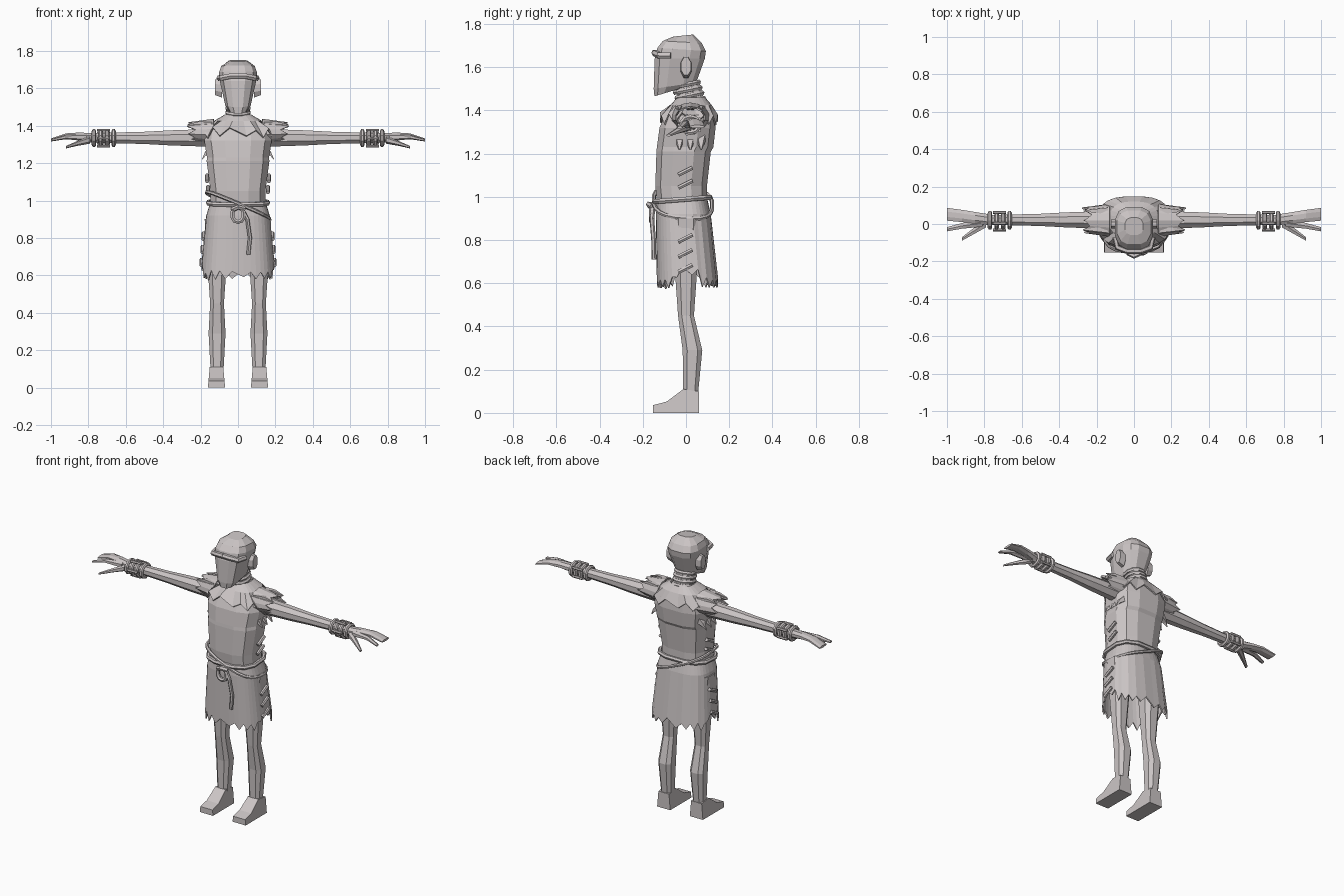
import bpy, bmesh, math, random
from mathutils import Vector

random.seed(4)
cube = bpy.data.objects.get("Cube")
if cube:
    bpy.data.objects.remove(cube, do_unlink=True)

# One pale clay colour for the whole figure
clay = bpy.data.materials.new("pale_clay")
clay.use_nodes = True
clay.diffuse_color = (.6, .56, .56, 1)
shader = clay.node_tree.nodes["Principled BSDF"]
shader.inputs["Base Color"].default_value = clay.diffuse_color


def finish(name, data, mirror=False, thickness=None):
    data.materials.append(clay)
    obj = bpy.data.objects.new(name, data)
    bpy.context.collection.objects.link(obj)
    if thickness:
        obj.modifiers.new("Thickness", 'SOLIDIFY').thickness = thickness
    if mirror:
        obj.modifiers.new("Mirror", 'MIRROR').use_mirror_merge = False
    return obj


def loft(name, rings, caps=True, **options):
    """Skin a list of equally long point rings."""
    bm = bmesh.new()
    loops = [[bm.verts.new(point) for point in ring] for ring in rings]
    for lower, upper in zip(loops, loops[1:]):
        for i in range(len(lower)):
            bm.faces.new((lower[i - 1], lower[i], upper[i], upper[i - 1]))
    if caps:
        bm.faces.new(loops[0])
        bm.faces.new(loops[-1])
    bmesh.ops.recalc_face_normals(bm, faces=bm.faces)
    mesh = bpy.data.meshes.new(name)
    bm.to_mesh(mesh)
    bm.free()
    return finish(name, mesh, **options)


def circle(sides):
    """Cosine and sine pairs around a circle."""
    steps = [math.tau * (i + .5) / sides for i in range(sides)]
    return [(math.cos(a), math.sin(a)) for a in steps]


def boxy(value):
    return math.copysign(abs(value) ** .72, value)


def body_ring(z, half, front, back, rise=0, sides=12):
    """Rounded box outline, optionally rising toward the back."""
    ring = []
    for c, s in circle(sides):
        depth = (boxy(s) + 1) / 2
        ring.append(Vector((half * boxy(c), front + (back - front) * depth, z + rise * depth)))
    return ring


def side_ring(centre, depth, height, sides):
    """Oval cross-section of a part running sideways."""
    return [Vector(centre) + Vector((0, depth * c, height * s)) for c, s in circle(sides)]


def taper(name, path, start, end, flat_start=1, flat_end=1, sides=8):
    """Mirrored sideways limb whose radius and flatness change evenly."""
    rings = []
    for i, centre in enumerate(path):
        t = i / (len(path) - 1)
        radius = start + (end - start) * t
        flat = flat_start + (flat_end - flat_start) * t
        rings.append(side_ring(centre, radius, radius * flat, sides))
    return loft(name, rings, mirror=True)


def rope(name, points, radius, closed=False, mirror=False):
    curve = bpy.data.curves.new(name, 'CURVE')
    curve.dimensions = '3D'
    curve.bevel_depth = radius
    curve.bevel_resolution = 1
    curve.use_fill_caps = True
    line = curve.splines.new('POLY')
    line.points.add(len(points) - 1)
    for point, position in zip(line.points, points):
        point.co = (*position, 1)
    line.use_cyclic_u = closed
    line.use_smooth = False
    return finish(name, curve, mirror=mirror)


def torn(index, amount):
    """Alternate deep notches with hanging tips."""
    return amount * (random.uniform(.5, 1) if index % 2 else random.uniform(-.4, 0))


def tattered(name, sections, sides, fray, slit=0):
    """Open cloth with a torn hem and slit side seams."""
    rings = [body_ring(*section, sides=sides) for section in sections]
    seam = max(point.x for point in rings[-1]) * .95
    for i, point in enumerate(rings[-1]):
        point.z += torn(i, fray) + (slit if abs(point.x) > seam else 0)
    return loft(name, rings, caps=False, thickness=.008)


# Head with a flat face, angular crown, heavy brow and ears
loft("head", [body_ring(*section) for section in (
    (1.465, .05, -.148, 0, .045), (1.5, .07, -.152, .05, .03), (1.64, .1, -.148, .09),
    (1.69, .104, -.135, .095, -.015), (1.722, .092, -.11, .075, -.01),
    (1.742, .05, -.06, .035, .01))])
rope("brow", [(0, -.145, 1.667), (.04, -.143, 1.665), (.088, -.125, 1.655),
              (.1, -.07, 1.655)], .016, mirror=True)
taper("ear", [(.085, 0, 1.6), (.122, 0, 1.605)], .027, .025, 2, 1.8)

# Neck wrapped with coils
loft("neck", [body_ring(1.38, .055, -.015, .105), body_ring(1.54, .055, -.06, .06)])
for k in range(4):
    rope("neck_coil", [(.058 * c, .024 - .008 * k + .06 * s, 1.445 + .025 * k + .012 * s)
                       for c, s in circle(12)], .012, closed=True)

# Tunic body
loft("tunic", [body_ring(*section) for section in (
    (.96, .15, -.135, .1), (1.05, .15, -.145, .1), (1.21, .172, -.14, .118),
    (1.23, .17, -.138, .13), (1.32, .185, -.126, .14), (1.38, .175, -.1, .135),
    (1.45, .06, -.03, .08))])

# Torn shoulder cape and skirt
tattered("cape", [(1.46, .07, -.04, .09), (1.425, .13, -.075, .12),
                  (1.35, .195, -.122, .148)], 24, .045)
tattered("skirt", [(.985, .15, -.136, .1), (.92, .17, -.14, .115),
                   (.59, .195, -.135, .148)], 40, .045, .05)

# Flared sleeve caps with torn ends
sleeve = [side_ring((x, .02, 1.367), depth, height, 14)
          for x, depth, height in ((.13, .09, .07), (.24, .07, .052))]
for i, point in enumerate(sleeve[-1]):
    point.x += torn(i, .04)
loft("sleeve", sleeve, caps=False, mirror=True, thickness=.008)

# Loose scraps on the shoulders and below the arms
for y in (-.03, .02, .07):
    taper("shoulder_scrap", [(.14, y, 1.41), (.21, y, 1.415), (.27, y, 1.405)],
          .025, .003, .5, sides=4)
    taper("underarm_scrap", [(.14, y, 1.28), (.175, y, 1.25), (.192, y, 1.22)],
          .03, .004, sides=4)

# Side seam stitches
for x, z in ((.165, 1.12), (.16, 1.06), (.185, .81), (.19, .74), (.195, .67)):
    rope("side_stitch", [(x, y, z + y / 2) for y in (-.035, 0, .03)], .011, mirror=True)

# Rope belt, slanted second loop, knot and hanging end
rope("belt", body_ring(.978, .162, -.146, .112, .02), .013, closed=True)
slanted = body_ring(.985, .168, -.15, .122, -.025, 20)
for point in slanted:
    point.z -= .42 * point.x
rope("slanted_belt", slanted, .01, closed=True)
rope("belt_knot", [(.032 * c, -.158, .925 + .04 * s) for c, s in circle(10)],
     .013, closed=True)
rope("belt_wrap", [(-.03, -.155, .95), (0, -.172, .965), (.035, -.155, .955)], .014)
rope("belt_end", [(.015, -.15, .965), (.05, -.158, .9), (.064, -.15, .8),
                  (.055, -.148, .71)], .011)

# Arms and hands
taper("arm", [(x, .022, 1.335) for x in (.13, .36, .5, .8)], .052, .027)
taper("palm_and_fingers", [(.77, .022, 1.336), (.85, .033, 1.345), (.92, .043, 1.346),
                           (1, .052, 1.325)], .032, .037, .8, .2)
taper("index_finger", [(.81, .005, 1.337), (.92, -.01, 1.34), (1, -.028, 1.322)],
      .022, .013, .9, .5, 6)
taper("thumb", [(.79, .005, 1.325), (.86, -.04, 1.305), (.92, -.08, 1.285)],
      .026, .011, .8, .6, 6)

# Wrist bindings: wound bands with cross ties
for k in range(4):
    band = side_ring((.665 + .035 * k, .02, 1.334), .042, .037, 10)
    rope("wrist_band", band, .012, closed=True, mirror=True)
for y, z in circle(5):
    rope("wrist_tie", [(x, .02 + .052 * y, 1.334 + .045 * z) for x in (.685, .755)],
         .008, mirror=True)

# Legs with knees and calves
loft("leg", [body_ring(z, half, y - half, y + half, sides=8) for z, half, y in (
    (.9, .07, 0), (.6, .05, 0), (.45, .039, 0), (.29, .048, .03), (.1, .037, .022),
    (.03, .036, .022))], mirror=True).location.x = 0
for vertex in bpy.data.objects["leg"].data.vertices:
    vertex.co.x += .112

# Wedge feet that narrow toward the ankle
sole = [(-.153, 0), (.06, 0), (.06, .1), (-.012, .11), (-.09, .052), (-.153, .036)]
loft("foot", [[Vector((.115 + side * (.046 - .09 * z), y, z)) for y, z in sole]
              for side in (-1, 1)], mirror=True)
